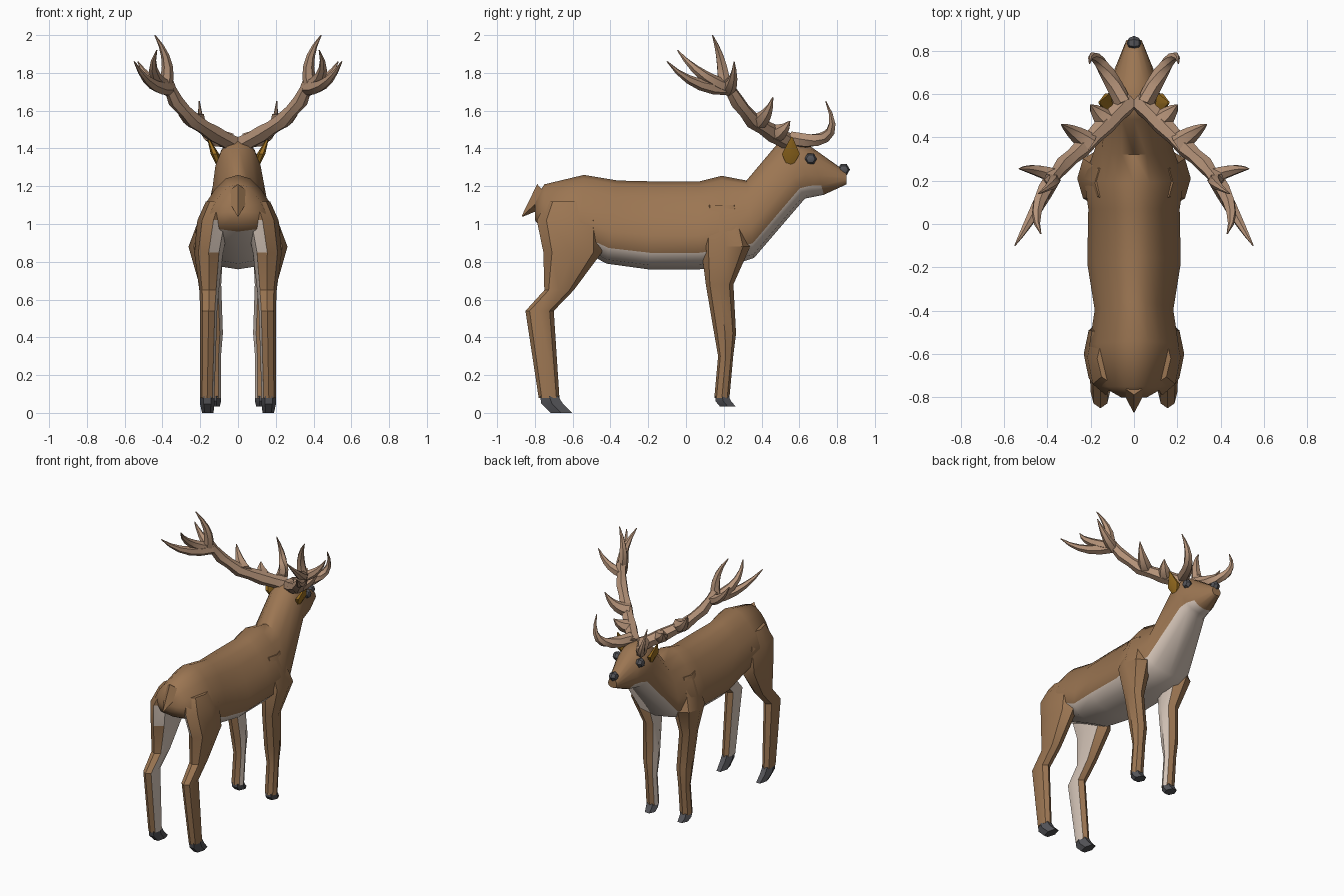
import bpy, bmesh, math
from mathutils import Vector, Matrix

if "Cube" in bpy.data.objects:
    bpy.data.objects.remove(bpy.data.objects["Cube"])


def material(name, *rgb):
    m = bpy.data.materials.new(name)
    m.diffuse_color = (*rgb, 1)
    m.use_nodes = True
    m.node_tree.nodes["Principled BSDF"].inputs["Base Color"].default_value = m.diffuse_color
    return m


BROWN = material("brown_coat", .33, .18, .085)
PALE = material("pale_coat", .68, .57, .49)
HORN = material("antler_horn", .46, .29, .19)
DARK = material("dark_grey", .09, .09, .10)
GOLD = material("ear_ochre", .33, .16, .015)


def add_loft(bm, rings):
    """Skin a list of equal-length point rings and cap both ends."""
    vs = [[bm.verts.new(p) for p in r] for r in rings]
    n = len(vs[0])
    for a, b in zip(vs, vs[1:]):
        for i in range(n):
            bm.faces.new((a[i], a[(i + 1) % n], b[(i + 1) % n], b[i]))
    bm.faces.new(vs[0])
    bm.faces.new(vs[-1])


def finish(name, bm, mats, mirror=False, angle=40, pale=None):
    bmesh.ops.recalc_face_normals(bm, faces=bm.faces)
    bm.faces.index_update()
    for f in bm.faces:
        f.smooth = True
        f.normal_update()
        if pale and pale(f):
            f.material_index = 1
    me = bpy.data.meshes.new(name)
    bm.to_mesh(me)
    bm.free()
    me.set_sharp_from_angle(angle=math.radians(angle))
    for m in mats:
        me.materials.append(m)
    ob = bpy.data.objects.new(name, me)
    bpy.context.collection.objects.link(ob)
    if mirror:
        ob.modifiers.new("mirror", 'MIRROR').use_mirror_merge = False


def circle(n):
    return [(math.cos(math.tau * i / n), math.sin(math.tau * i / n)) for i in range(n)]


def oval_part(name, rows, mats, n=8, pale=None):
    """Stack of horizontal ovals; each row is z, y centre, y radius, x centre, x radius."""
    bm = bmesh.new()
    add_loft(bm, [[Vector((x + rx * c, y + ry * s, z)) for c, s in circle(n)]
                  for z, y, ry, x, rx in rows])
    finish(name, bm, mats, True, 35, pale)


# Body, neck and head: egg-shaped sections hung between a back point and a belly point
def section(back_y, back_z, belly_y, belly_z, w, egg):
    half = []
    for i in range(8):
        a = math.pi * i / 7
        t = (1 - math.cos(a)) / 2
        x = w * max(0, math.sin(a + egg * math.sin(a))) ** .85 if 0 < i < 7 else 0
        half.append(Vector((x, belly_y + (back_y - belly_y) * t, belly_z + (back_z - belly_z) * t)))
    return half + [Vector((-p.x, p.y, p.z)) for p in half[-2:0:-1]]


trunk = [(-.80, 1.13, -.80, 1.02, .06), (-.75, 1.21, -.75, .96, .15),
         (-.54, 1.26, -.57, .87, .21), (-.36, 1.23, -.42, .79, .185),
         (-.15, 1.225, -.2, .76, .22), (.07, 1.225, .07, .76, .215),
         (.19, 1.255, .22, .775, .235), (.32, 1.23, .36, .82, .185)]
head = [(.48, 1.42, .63, 1.135, .125), (.56, 1.45, .68, 1.145, .115),
        (.66, 1.41, .73, 1.155, .095), (.85, 1.275, .85, 1.21, .035)]
bm = bmesh.new()
add_loft(bm, [section(*s, .45) for s in trunk] + [section(*s, .1) for s in head])
finish("body", bm, [BROWN, PALE], angle=50,
       pale=lambda f: 14 <= f.index < 140 and f.index % 14 in (0, 1, 12, 13))

# Tail: flattened four-sided cone pointing back and down
bm = bmesh.new()
root, tip = Vector((0, -.74, 1.16)), Vector((0, -.868, 1.04))
turn = (tip - root).to_track_quat('Z', 'X').to_matrix().to_4x4()
bmesh.ops.create_cone(bm, cap_ends=True, segments=4, radius1=.07, radius2=.003,
                      depth=(tip - root).length,
                      matrix=Matrix.Translation((root + tip) / 2) @ turn)
finish("tail", bm, [BROWN])


# Legs with a pale inner side, and hooves grown from each ankle
def legs(name, rows, drop, toe):
    oval_part(name + "_legs", rows, [BROWN, PALE], pale=lambda f:
              f.normal.x < -.6 and f.calc_center_median().z < .95)
    z, y, ry, x, rx = rows[-1]
    oval_part(name + "_hooves", [(z + .01, y, ry, x, rx), (z - drop * .4, y + toe * .25, ry * 1.2, x, rx),
                                 (z - drop, y + toe, ry * 1.2, x - .003, rx * .8)], [DARK], 6)


legs("hind", [(1.12, -.62, .12, .10, .07), (1.02, -.615, .175, .13, .085),
              (.85, -.60, .155, .155, .077), (.65, -.672, .078, .153, .052),
              (.54, -.775, .075, .155, .045), (.08, -.725, .055, .163, .038)], .08, .065)
legs("front", [(1.1, .19, .09, .12, .06), (.88, .21, .13, .17, .092), (.68, .178, .073, .147, .058),
               (.42, .207, .058, .135, .055), (.30, .21, .04, .134, .044),
               (.08, .19, .04, .135, .045)], .045, .03)

# Ears
oval_part("ears", [(1.30, .55, .012, .097, .012), (1.37, .555, .055, .122, .022),
                   (1.46, .56, .005, .16, .005)], [GOLD], 6)

# Eyes and nose
for name, loc, mirror in (("eyes", (.092, .66, 1.345), True), ("nose", (0, .835, 1.288), False)):
    bm = bmesh.new()
    bmesh.ops.create_uvsphere(bm, u_segments=6, v_segments=4, radius=.033,
                              matrix=Matrix.Translation(loc) @ Matrix.Rotation(math.pi / 2, 4, 'Y'))
    finish(name, bm, [DARK], mirror, 30)


# Antlers: knobbly main beam plus tines that taper along simple bends
def branch(bm, pts, radii):
    rings = []
    for i, p in enumerate(pts):
        d = pts[min(i + 1, len(pts) - 1)] - pts[max(i - 1, 0)]
        u = d.cross(Vector((.8, .55, -.2))).normalized()
        v = d.normalized().cross(u)
        rings.append([p + radii[i] * (u * c + v * s) for c, s in circle(6)])
    add_loft(bm, rings)


def tine(bm, radius, start, bend, tip, n=5):
    a, b, c = Vector(start), Vector(bend), Vector(tip)
    ts = [i / n for i in range(n + 1)]
    branch(bm, [a * (1 - t) ** 2 + b * 2 * t * (1 - t) + c * t * t for t in ts],
           [radius * (1 - t ** 1.6) + .003 for t in ts])


bm = bmesh.new()
joints = [Vector(p) for p in ((.02, .57, 1.42), (.13, .46, 1.48), (.24, .35, 1.55),
                              (.33, .27, 1.65), (.385, .2, 1.77))]
beam = [p for a, b in zip(joints, joints[1:]) for p in (a, (a + b) / 2)] + joints[-1:]
branch(bm, beam, [.052 - .002 * i - .006 * (i % 2) for i in range(len(beam))])
tine(bm, .034, (.385, .2, 1.73), (.345, .2, 1.86), (.44, .14, 2.0))      # upright
tine(bm, .038, (.05, .56, 1.45), (.2, .86, 1.4), (.205, .74, 1.65), 7)   # brow
tine(bm, .045, (.13, .48, 1.48), (.18, .52, 1.49), (.2, .55, 1.545), 3)  # spurs
tine(bm, .045, (.2, .37, 1.54), (.29, .43, 1.55), (.335, .46, 1.67))
tine(bm, .036, (.37, .22, 1.72), (.47, .03, 1.71), (.55, -.1, 1.86))     # crown
tine(bm, .036, (.37, .22, 1.72), (.49, .06, 1.78), (.43, -.045, 1.92))
tine(bm, .034, (.36, .22, 1.71), (.47, .26, 1.74), (.53, .255, 1.86))
finish("antlers", bm, [HORN], True, 45)
